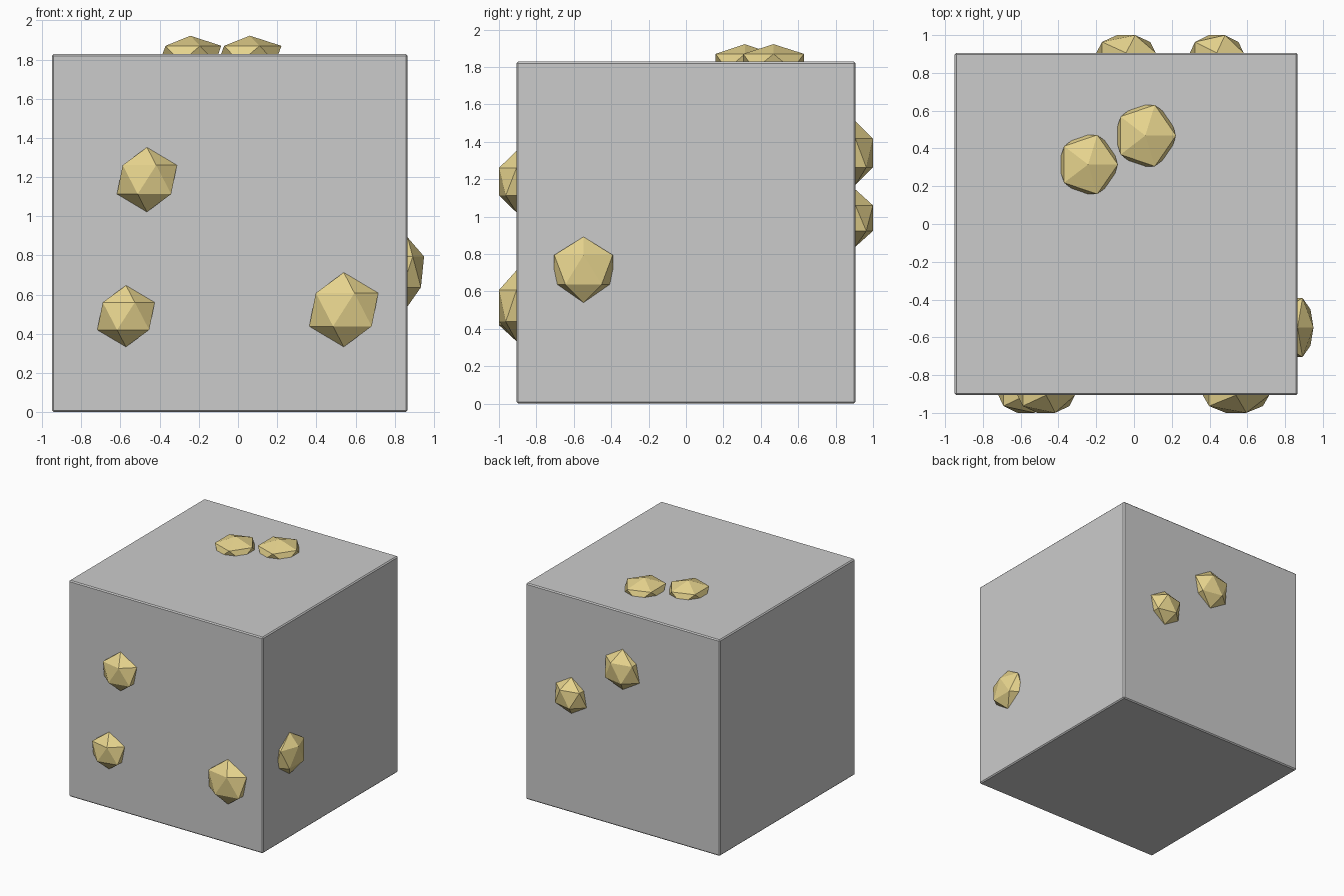
import bpy

if "Cube" in bpy.data.objects:
    bpy.data.objects.remove(bpy.data.objects["Cube"])

gold = bpy.data.materials.new("gold")
gold.diffuse_color = (0.80, 0.66, 0.27, 1)
gold.use_nodes = True
gold.node_tree.nodes["Principled BSDF"].inputs["Base Color"].default_value = gold.diffuse_color

# Stone block with a tiny bevelled edge
X0, X1, Y, TOP = -0.95, 0.866, 0.906, 1.828
bpy.ops.mesh.primitive_cube_add(size=1, location=((X0 + X1) / 2, 0, TOP / 2))
block = bpy.context.object
block.name = "stone_block"
block.scale = (X1 - X0, 2 * Y, TOP)
bpy.ops.object.transform_apply(location=False, rotation=False, scale=True)
bevel = block.modifiers.new("edge_bevel", "BEVEL")
bevel.width = 0.009
bevel.segments = 1


def nugget(name, center, radii):
    """Flattened faceted lump, half sunk into a face of the block."""
    bpy.ops.mesh.primitive_ico_sphere_add(subdivisions=1, radius=1, location=center)
    ob = bpy.context.object
    ob.name = name
    ob.scale = radii
    bpy.ops.object.transform_apply(location=False, rotation=False, scale=True)
    ob.data.materials.append(gold)


# Front nuggets: x, z, x radius, z radius
for i, (x, z, rx, rz) in enumerate([(-0.465, 1.187, 0.171, 0.165),
                                    (-0.572, 0.49, 0.164, 0.157),
                                    (0.54, 0.523, 0.197, 0.19)]):
    nugget(f"front_nugget_{i + 1}", (x, -Y, z), (rx, 0.11, rz))

# Back nuggets
for i, (x, z, rx, rz) in enumerate([(-0.042, 1.34, 0.176, 0.171),
                                    (0.438, 0.992, 0.159, 0.153)]):
    nugget(f"back_nugget_{i + 1}", (x, Y, z), (rx, 0.11, rz))

# Top nuggets: x, y, x radius, y radius
for i, (x, y, rx, ry) in enumerate([(-0.243, 0.315, 0.176, 0.184),
                                    (0.06, 0.468, 0.181, 0.191)]):
    nugget(f"top_nugget_{i + 1}", (x, y, TOP), (rx, ry, 0.094))

# Right side nugget
nugget("right_nugget", (X1, -0.548, 0.716), (0.094, 0.184, 0.176))
